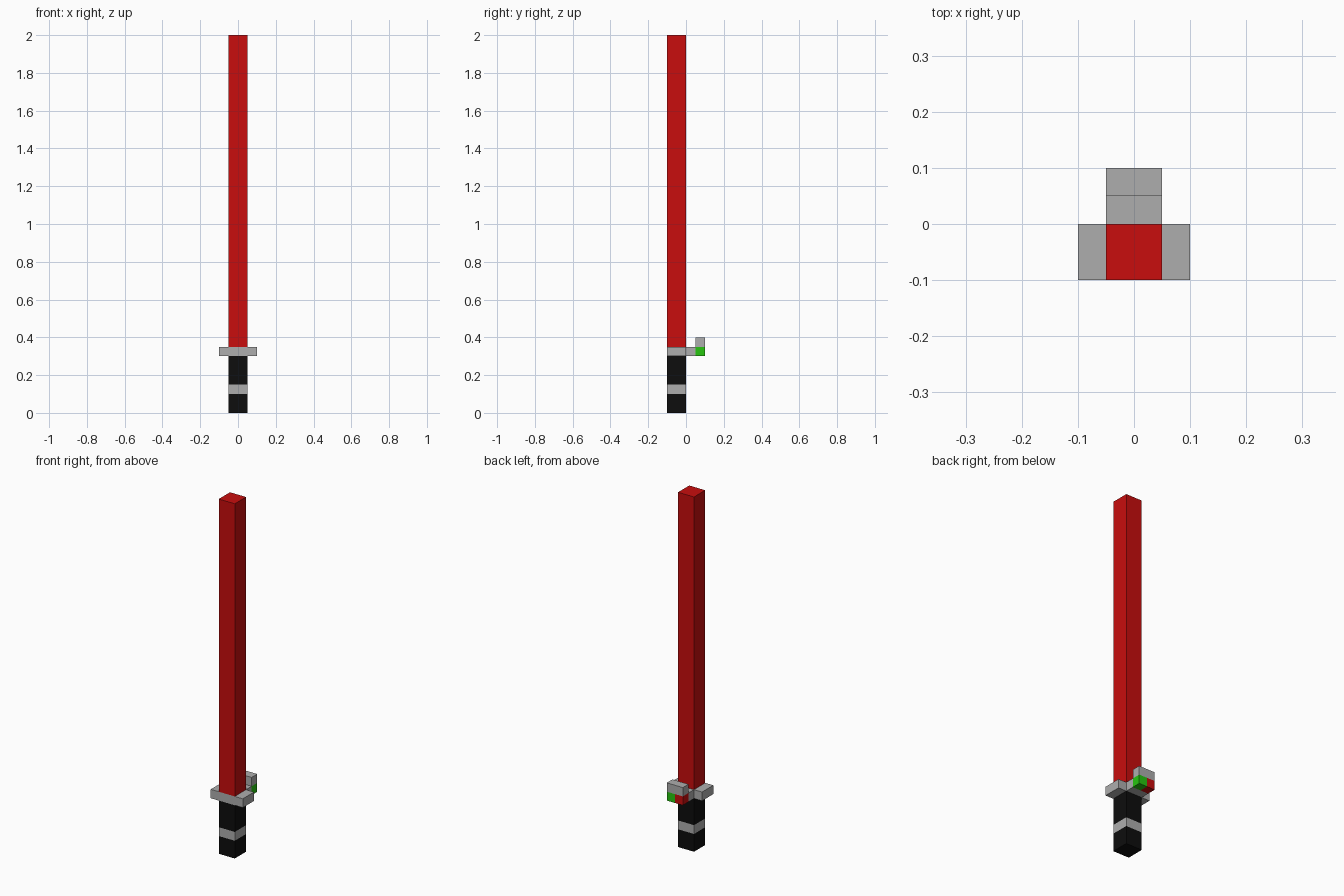
import bpy
import bmesh

default = bpy.data.objects.get("Cube")
if default:
    bpy.data.objects.remove(default, do_unlink=True)


def material(name, rgb):
    mat = bpy.data.materials.new(name)
    mat.use_nodes = True
    colour = (*rgb, 1)
    mat.diffuse_color = colour
    mat.node_tree.nodes["Principled BSDF"].inputs["Base Color"].default_value = colour
    return mat


red = material("red", (0.58, 0.004, 0.004))
grey = material("grey", (0.42, 0.42, 0.42))
black = material("black", (0.004, 0.004, 0.004))
green = material("green", (0.02, 0.56, 0.005))

U = 0.05  # edge of one building block


def block(name, mat, x, y, z):
    """Flat-shaded box; each range is given in block units."""
    bm = bmesh.new()
    bmesh.ops.create_cube(bm, size=1)
    for v in bm.verts:
        v.co = [U * (r[0] if c < 0 else r[1]) for c, r in zip(v.co, (x, y, z))]
    mesh = bpy.data.meshes.new(name)
    bm.to_mesh(mesh)
    bm.free()
    mesh.materials.append(mat)
    obj = bpy.data.objects.new(name, mesh)
    bpy.context.collection.objects.link(obj)
    return obj


core_x, core_y = (-1, 1), (-2, 0)

# Grip with its ring, then the blade
block("pommel", black, core_x, core_y, (0, 2))
block("grip_ring", grey, core_x, core_y, (2, 3))
block("grip", black, core_x, core_y, (3, 6))
block("blade", red, core_x, core_y, (7, 40))

# Crossguard and the arm behind it
block("guard", grey, (-2, 2), core_y, (6, 7))
block("rear_arm", grey, core_x, (0, 1), (6, 7))

# Two coloured buttons under a cap at the end of the arm
block("left_button", green, (0, 1), (1, 2), (6, 7))
block("right_button", red, (-1, 0), (1, 2), (6, 7))
block("button_cap", grey, core_x, (1, 2), (7, 8))
